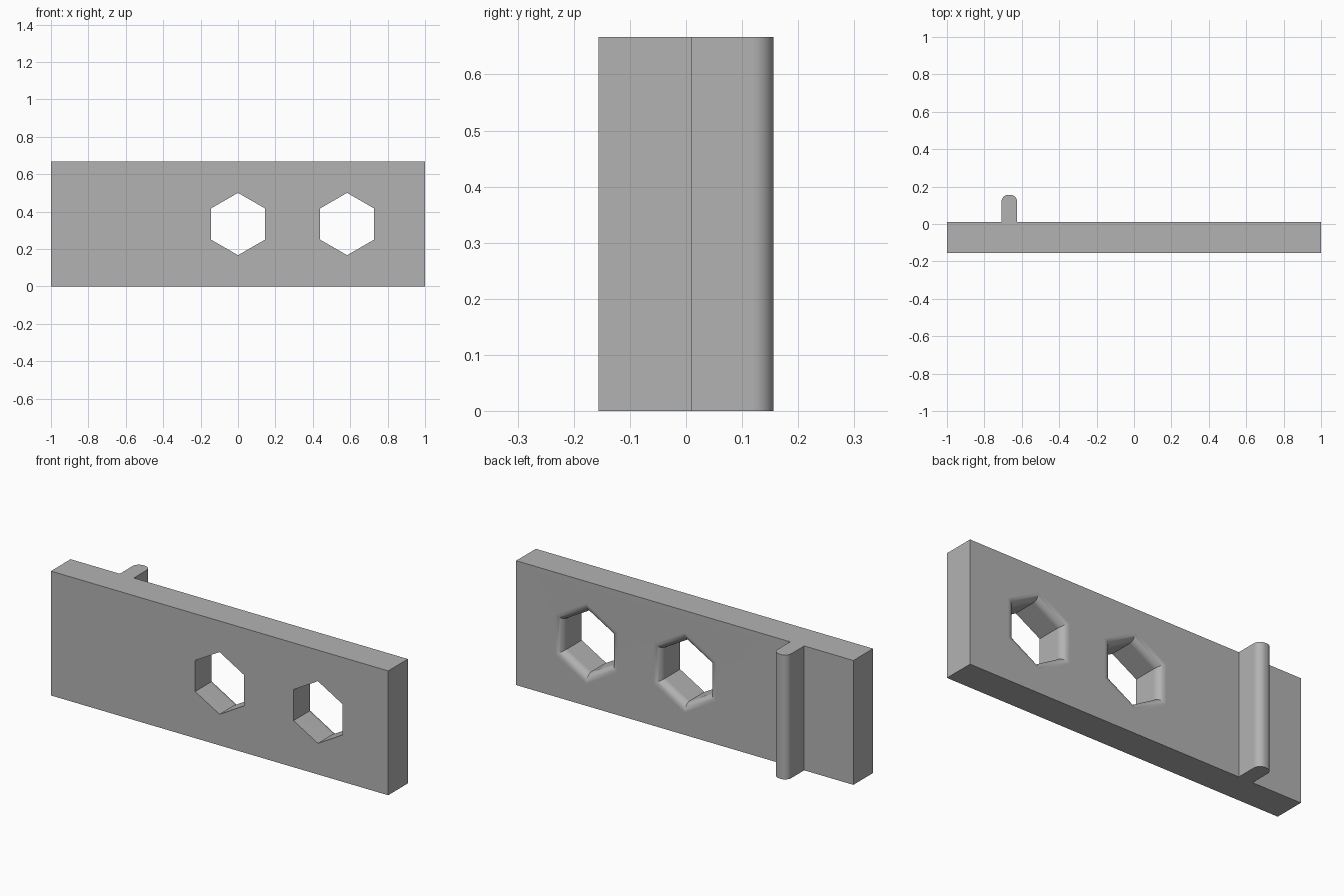
import bpy, bmesh, math

default = bpy.data.objects.get("Cube")
if default:
    bpy.data.objects.remove(default)

U = 1 / 24                      # design unit
HEIGHT = 16 * U
FRONT, BACK, RIB_TOP = -3.75 * U, 0.25 * U, 3.75 * U

grey = bpy.data.materials.new("plain grey")
grey.use_nodes = True
colour = (0.45, 0.45, 0.45, 1)
grey.diffuse_color = colour
grey.node_tree.nodes["Principled BSDF"].inputs["Base Color"].default_value = colour


def make_object(name, bm):
    bmesh.ops.recalc_face_normals(bm, faces=bm.faces)
    mesh = bpy.data.meshes.new(name)
    bm.to_mesh(mesh)
    bm.free()
    mesh.materials.append(grey)
    obj = bpy.data.objects.new(name, mesh)
    bpy.context.collection.objects.link(obj)
    return obj


def arc(cx, cy, r, start, end, steps):
    angles = [math.radians(start + (end - start) * i / steps) for i in range(steps + 1)]
    return [(cx + r * math.cos(a), cy + r * math.sin(a)) for a in angles]


# Plate with a round-edged rib on its back, extruded upward
def ribbed_plate():
    mid, half, r = -16 * U, U, 0.9 * U
    profile = [(-1, FRONT), (1, FRONT), (1, BACK), (mid + half, BACK)]
    profile += arc(mid + half - r, RIB_TOP - r, r, 0, 90, 10)
    profile += arc(mid - half + r, RIB_TOP - r, r, 90, 180, 10)
    profile += [(mid - half, BACK), (-1, BACK)]
    bm = bmesh.new()
    base = bm.faces.new([bm.verts.new((x, y, 0)) for x, y in profile])
    grown = bmesh.ops.extrude_face_region(bm, geom=[base])["geom"]
    top = [v for v in grown if isinstance(v, bmesh.types.BMVert)]
    bmesh.ops.translate(bm, verts=top, vec=(0, 0, HEIGHT))
    return make_object("ribbed_plate", bm)


# Hexagonal hole shape that flares out in a fillet at the back face
def hex_cutter(x):
    apothem, r = 4 * U * math.cos(math.pi / 6), U
    section = [(apothem, FRONT - U)]
    section += arc(apothem + r, BACK - r, r, 180, 90, 10)
    section += [(apothem + r, BACK + U)]
    bm = bmesh.new()
    rings = []
    for a, y in section:
        radius = a / math.cos(math.pi / 6)
        rings.append([bm.verts.new((x + radius * math.sin(k * math.pi / 3), y,
                                    HEIGHT / 2 + radius * math.cos(k * math.pi / 3)))
                      for k in range(6)])
    for lower, upper in zip(rings, rings[1:]):
        for k in range(6):
            n = (k + 1) % 6
            bm.faces.new((lower[k], lower[n], upper[n], upper[k]))
    bm.faces.new(rings[0])
    bm.faces.new(rings[-1])
    cutter = make_object("hole_cutter", bm)
    cutter.hide_render = True
    return cutter


plate = ribbed_plate()
bpy.ops.object.select_all(action="DESELECT")
bpy.context.view_layer.objects.active = plate
plate.select_set(True)

# Cut both holes
for x in (0, 14 * U):
    cutter = hex_cutter(x)
    cut = plate.modifiers.new("hex hole", "BOOLEAN")
    cut.operation = "DIFFERENCE"
    cut.solver = "EXACT"
    cut.object = cutter
    bpy.ops.object.modifier_apply(modifier=cut.name)
    bpy.data.objects.remove(cutter)

# Smooth fillets, crisp corners, flat large faces
bpy.ops.object.shade_smooth_by_angle(angle=math.radians(25))
weighted = plate.modifiers.new("flat face normals", "WEIGHTED_NORMAL")
weighted.keep_sharp = True
